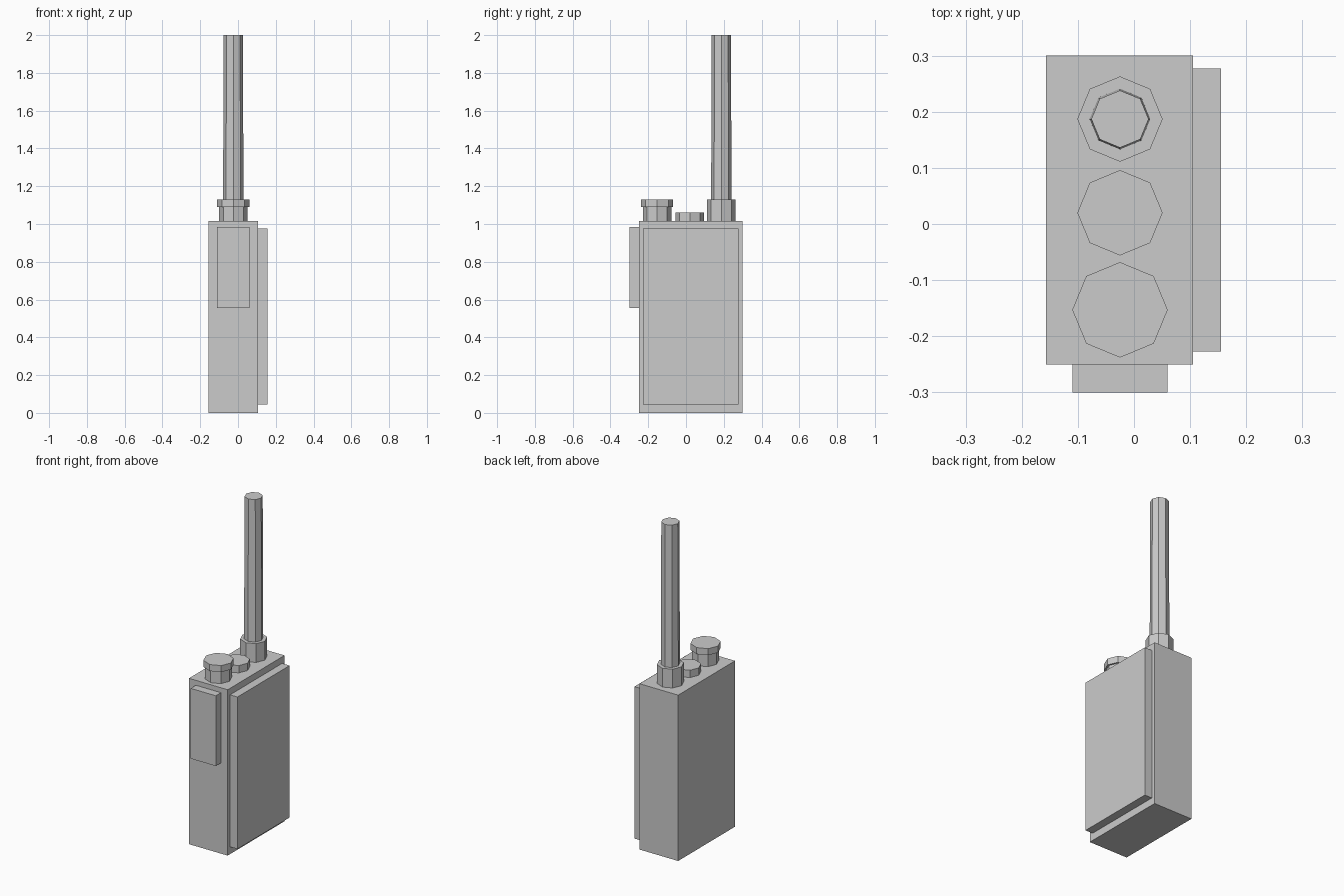
import bpy

if "Cube" in bpy.data.objects:
    bpy.data.objects.remove(bpy.data.objects["Cube"])

CX = -0.025   # shared centre line of the top controls
TOP = 1.015   # top of the case


def box(name, x, y, z):
    bpy.ops.mesh.primitive_cube_add(size=1, location=[sum(r) / 2 for r in (x, y, z)])
    ob = bpy.context.object
    ob.name = name
    ob.scale = [r[1] - r[0] for r in (x, y, z)]
    bpy.ops.object.transform_apply(location=False, rotation=False, scale=True)
    return ob


def octagon(name, y, r0, r1, z0, z1):
    bpy.ops.mesh.primitive_cone_add(vertices=8, radius1=r0, radius2=r1, depth=z1 - z0,
                                    location=(CX, y, (z0 + z1) / 2))
    bpy.context.object.name = name


# Case, side battery cover and front push-to-talk bar
box("case", (-0.157, 0.105), (-0.25, 0.30), (0, TOP))
box("side_cover", (0.105, 0.155), (-0.227, 0.277), (0.045, 0.975))
box("talk_button", (-0.11, 0.06), (-0.30, -0.25), (0.555, 0.985))

# Antenna and its collar
octagon("antenna_collar", 0.187, 0.076, 0.076, TOP, 1.13)
octagon("antenna", 0.187, 0.054, 0.051, 1.13, 2.0)

# Top button and volume knob
octagon("top_button", 0.02, 0.076, 0.076, TOP, 1.06)
octagon("knob_stem", -0.153, 0.075, 0.075, TOP, 1.09)
octagon("knob_cap", -0.153, 0.085, 0.085, 1.09, 1.13)
